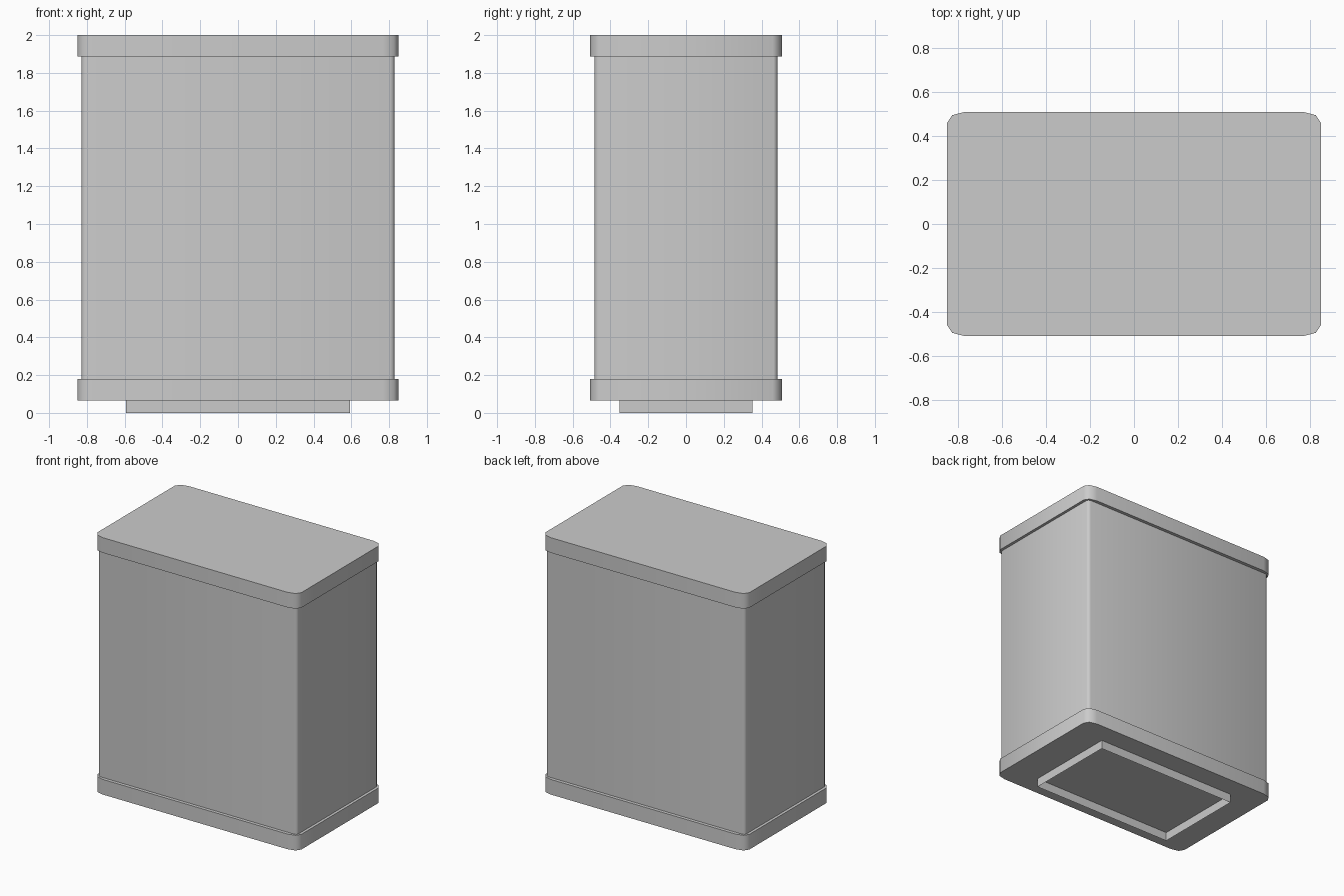
import bpy
import bmesh
from math import sin, cos, pi, radians

if "Cube" in bpy.data.objects:
    bpy.data.objects.remove(bpy.data.objects["Cube"])


def outline(hx, hy, rx, ry, segments):
    """Rectangle with elliptical rounded corners, counter-clockwise."""
    if segments == 0:
        return [(hx, hy), (-hx, hy), (-hx, -hy), (hx, -hy)]
    points = []
    for q, (sx, sy) in enumerate([(1, 1), (-1, 1), (-1, -1), (1, -1)]):
        for i in range(segments + 1):
            a = (q + i / segments) * pi / 2
            points.append((sx * (hx - rx) + rx * cos(a),
                           sy * (hy - ry) + ry * sin(a)))
    return points


def prism(name, points, z0, z1, capped=True):
    bm = bmesh.new()
    low = [bm.verts.new((x, y, z0)) for x, y in points]
    high = [bm.verts.new((x, y, z1)) for x, y in points]
    n = len(points)
    for i in range(n):
        j = (i + 1) % n
        bm.faces.new((low[i], low[j], high[j], high[i]))
    if capped:
        bm.faces.new(low[::-1])
        bm.faces.new(high)
    mesh = bpy.data.meshes.new(name)
    bm.to_mesh(mesh)
    bm.free()
    ob = bpy.data.objects.new(name, mesh)
    bpy.context.collection.objects.link(ob)
    bpy.ops.object.select_all(action='DESELECT')
    ob.select_set(True)
    bpy.context.view_layer.objects.active = ob
    bpy.ops.object.shade_smooth_by_angle(angle=radians(60))
    return ob


# Overhanging bottom and top caps
cap = outline(0.849, 0.509, 0.08, 0.05, 2)
prism("bottom_cap", cap, 0.066, 0.18)
prism("top_cap", cap, 1.886, 2.0)

# Main body between the caps
prism("body", outline(0.828, 0.484, 0.024, 0.02, 2), 0.18, 1.886, capped=False)

# Thin open foot rim underneath
prism("foot_rim", outline(0.593, 0.353, 0, 0, 0), 0.0, 0.066, capped=False)
